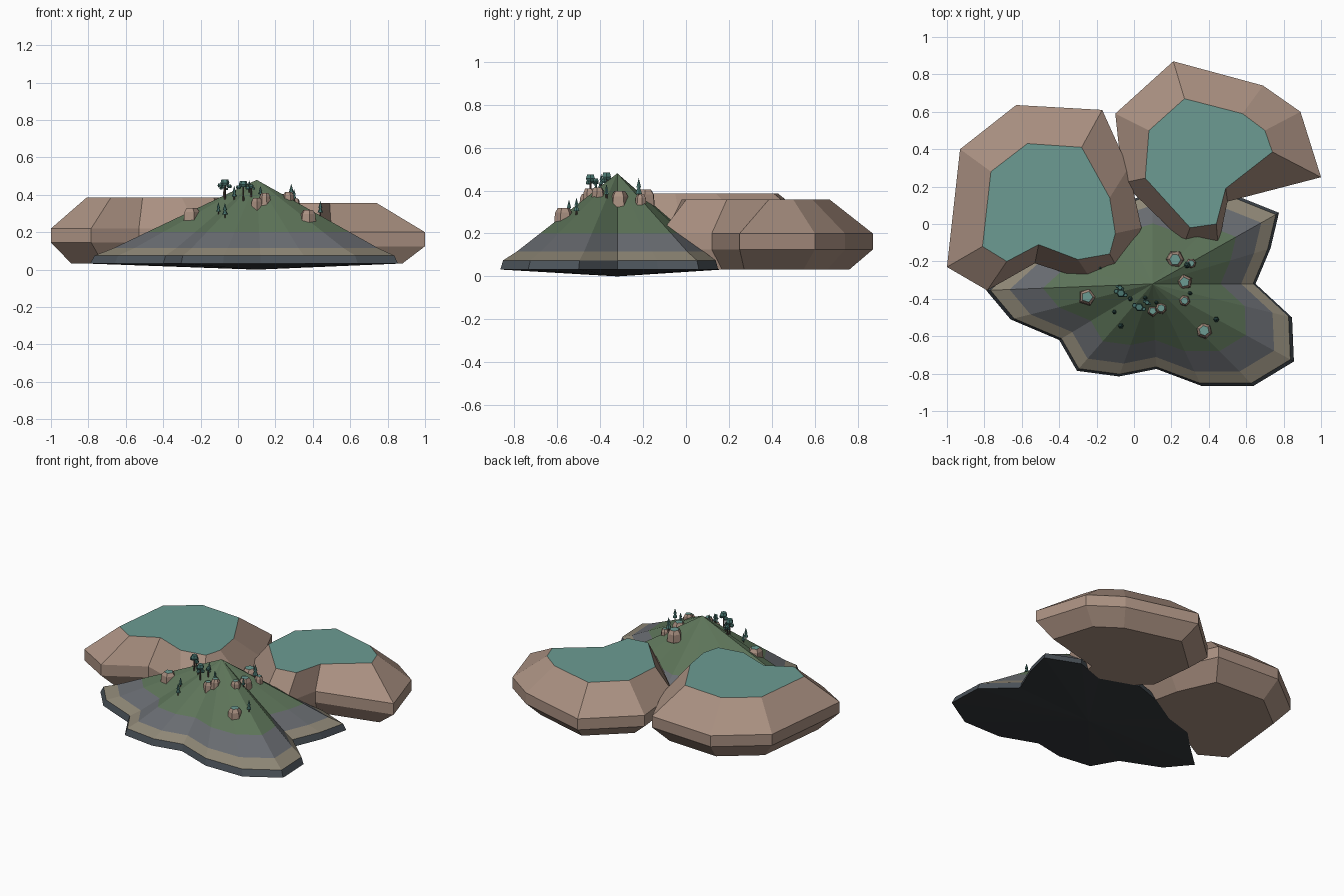
import bpy, bmesh, math
from mathutils import Vector
from mathutils.bvhtree import BVHTree

if "Cube" in bpy.data.objects:
    bpy.data.objects.remove(bpy.data.objects["Cube"])


def mat(name, c):
    m = bpy.data.materials.new(name)
    m.diffuse_color = (*c, 1)
    m.use_nodes = True
    m.node_tree.nodes["Principled BSDF"].inputs["Base Color"].default_value = m.diffuse_color
    return m


GREEN = mat("grass", (0.11, 0.175, 0.10))
ROCK = mat("rock", (0.40, 0.28, 0.22))
TEAL = mat("teal_moss", (0.15, 0.33, 0.29))
SLATE = mat("slate", (0.14, 0.15, 0.165))
SAND = mat("sand", (0.27, 0.24, 0.18))
EDGE = mat("dark_edge", (0.07, 0.085, 0.10))
BASE = mat("underside", (0.035, 0.04, 0.045))
LEAF = mat("leaves", (0.07, 0.19, 0.17))
BARK = mat("bark", (0.10, 0.07, 0.06))


def loft(name, rings, mats):
    """Skin rings bottom to top; a one-point ring is a pole. mats: cap/bottom, bands..., cap."""
    bm = bmesh.new()
    rs = [[bm.verts.new(p) for p in r] for r in rings]
    used = []

    def face(vs, m):
        if m not in used:
            used.append(m)
        bm.faces.new(vs).material_index = used.index(m)

    if len(rs[0]) > 1:
        face(rs[0][::-1], mats[0])
    for a, b, m in zip(rs, rs[1:], mats[1:]):
        n = max(len(a), len(b))
        for i in range(n):
            j = (i + 1) % n
            if len(a) == 1:
                face([a[0], b[j], b[i]], m)
            elif len(b) == 1:
                face([a[i], a[j], b[0]], m)
            else:
                face([a[i], a[j], b[j], b[i]], m)
    if len(rs[-1]) > 1:
        face(rs[-1], mats[-1])
    bmesh.ops.recalc_face_normals(bm, faces=bm.faces)
    me = bpy.data.meshes.new(name)
    bm.to_mesh(me)
    tree = BVHTree.FromBMesh(bm)
    bm.free()
    for m in used:
        me.materials.append(m)
    bpy.context.collection.objects.link(bpy.data.objects.new(name, me))
    return tree


def scaled(pts, c, s, z):
    return [(c[0] + (x - c[0]) * s, c[1] + (y - c[1]) * s, z) for x, y in pts]


def circle(x, y, z, r, n, turn=0.0):
    return [(x + r * math.cos(turn + math.tau * i / n),
             y + r * math.sin(turn + math.tau * i / n), z) for i in range(n)]


# layered island hill
shore = [(-.79, -.355), (-.66, -.51), (-.40, -.62), (-.305, -.785), (-.08, -.815),
         (.12, -.775), (.36, -.865), (.64, -.865), (.855, -.735), (.845, -.50),
         (.65, -.32), (.73, -.13), (.775, .06), (.55, .15), (.35, .08), (.10, .17),
         (-.10, .10), (-.30, -.02), (-.50, -.08), (-.62, -.20)]
C = (.1, -.32)
hill = loft("island_hill",
            [[(*C, 0)], scaled(shore, C, 1, .032), scaled(shore, C, .975, .075),
             scaled(shore, C, .86, .115), scaled(shore, C, .66, .20), [(*C, .48)]],
            [BASE, BASE, EDGE, SAND, SLATE, GREEN])

# two big rock plateaus with mossy tops
plateaus = {
    "left_plateau": (
        [(-.63, .636), (-.93, .40), (-1, -.23), (-.785, -.355), (-.53, -.21),
         (-.22, -.31), (-.07, -.27), (.04, -.02), (-.03, .30), (-.17, .61)],
        [(-.57, .43), (-.765, .28), (-.81, -.12), (-.68, -.20), (-.51, -.11),
         (-.30, -.19), (-.13, -.16), (-.10, -.05), (-.13, .14), (-.28, .41)],
        (-.48, .14), (.032, .145, .22, .385)),
    "right_plateau": (
        [(.21, .87), (-.10, .59), (-.06, .22), (.27, -.10), (.45, -.12),
         (.50, .12), (1, .25), (.89, .60), (.69, .74)],
        [(.27, .67), (.08, .50), (.06, .245), (.30, -.02), (.44, 0),
         (.49, .19), (.74, .385), (.70, .50), (.58, .59)],
        (.42, .35), (.032, .125, .20, .357)),
}
for name, (outer, top, c, z) in plateaus.items():
    loft(name, [scaled(outer, c, .79, z[0]), scaled(outer, c, 1, z[1]),
                scaled(outer, c, 1, z[2]), scaled(top, c, 1, z[3])],
         [ROCK, ROCK, ROCK, ROCK, TEAL])


def ground(x, y):
    return hill.ray_cast(Vector((x, y, 2)), Vector((0, 0, -1)))[0].z


# small boulders with mossy tops
boulders = [(-.25, -.39, .05, .05), (.22, -.19, .05, .06), (.305, -.21, .028, .04),
            (.27, -.31, .045, .06), (.27, -.41, .032, .04), (.145, -.45, .032, .05),
            (.10, -.465, .032, .05), (.375, -.57, .045, .055)]
for k, (x, y, r, h) in enumerate(boulders):
    g = ground(x, y)
    n = 5 + k % 3
    loft(f"boulder_{k}", [circle(x, y, g - .03, r, n, k), circle(x, y, g + h * .35, r * .9, n, k),
                          circle(x, y, g + h * .75, r * .6, n, k)], [ROCK, ROCK, ROCK, TEAL])

# leafy trees: trunk plus three blocky crowns
leafy = [(-.07, -.37, 1), (.028, -.445, 1), (-.075, -.34, .6), (.07, -.42, .6)]
for k, (x, y, s) in enumerate(leafy):
    g = ground(x, y)
    loft(f"leafy_trunk_{k}", [circle(x, y, g - .01, .006, 5), circle(x, y, g + .08 * s, .004, 5)],
         [BARK] * 3)
    for i, (dx, dy, dz, r) in enumerate([(0, 0, .085, .024), (-.025, .01, .07, .014),
                                         (.024, -.01, .065, .013)]):
        a, b, q, r = x + dx * s, y + dy * s, g + dz * s, r * s
        loft(f"leafy_crown_{k}_{i}", [circle(a, b, q - r * .6, r * .7, 6), circle(a, b, q, r, 6),
                                      circle(a, b, q + r * .8, r * .75, 6)], [LEAF] * 4)

# conifers: trunk plus two stacked cones
conifers = [(-.105, -.47, .8), (-.07, -.545, 1), (-.02, -.40, .9), (.06, -.395, .8),
            (.12, -.42, .7), (.285, -.22, 1.2), (.30, -.37, .8), (.44, -.51, 1),
            (-.18, -.235, .5)]
for k, (x, y, s) in enumerate(conifers):
    g = ground(x, y)
    loft(f"conifer_trunk_{k}", [circle(x, y, g - .01, .004, 5), circle(x, y, g + .03 * s, .004, 5)],
         [BARK] * 3)
    for i, (z0, z1, r) in enumerate([(.018, .055, .015), (.042, .08, .011)]):
        loft(f"conifer_tier_{k}_{i}", [circle(x, y, g + z0 * s, r * s, 6), [(x, y, g + z1 * s)]],
             [LEAF] * 2)
